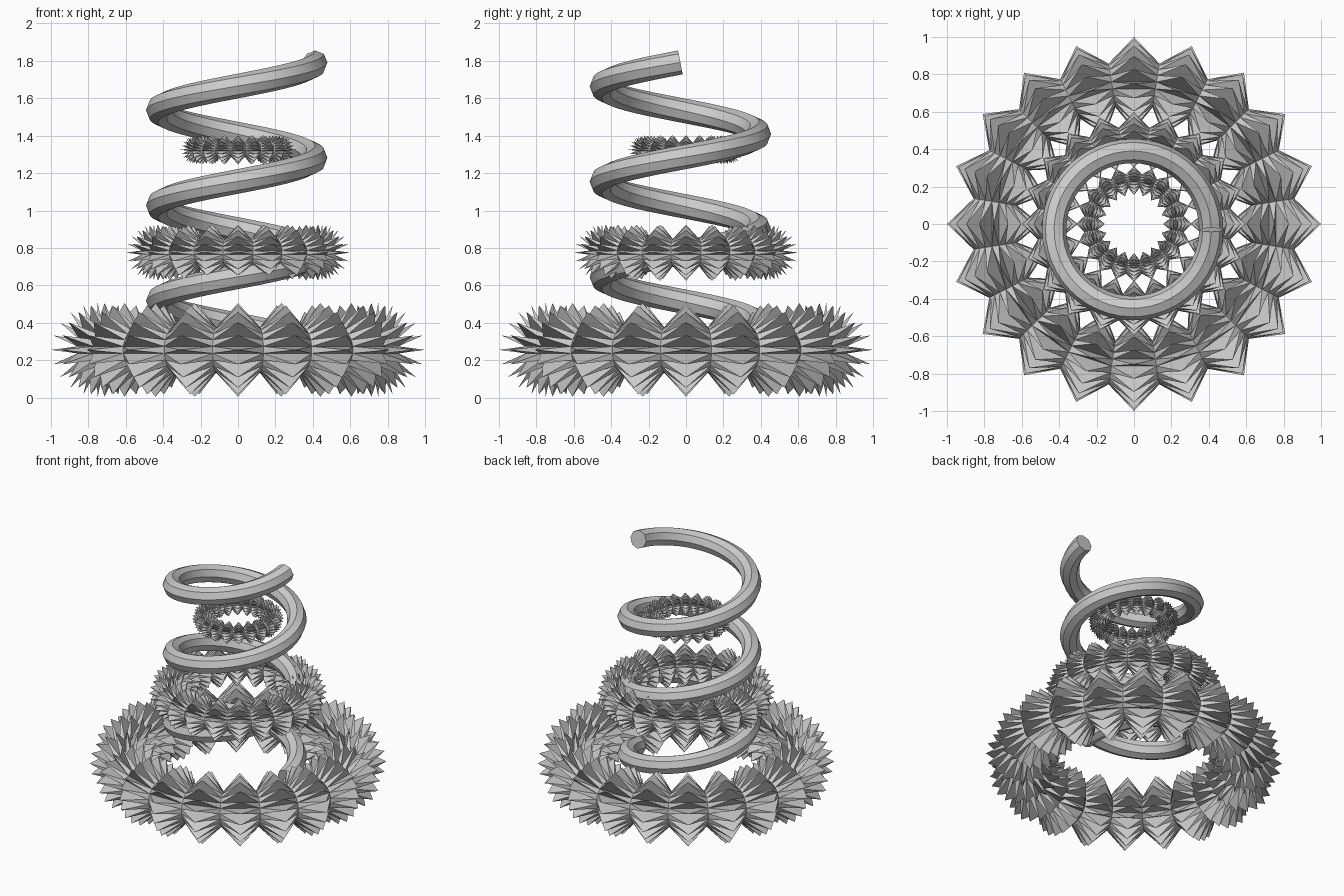
import bpy, bmesh
from math import sin, cos, pi, tau

if "Cube" in bpy.data.objects:
    bpy.data.objects.remove(bpy.data.objects["Cube"])

MAJOR, MINOR = 20, 20


def make_object(name, bm):
    bmesh.ops.recalc_face_normals(bm, faces=bm.faces[:])
    me = bpy.data.meshes.new(name)
    bm.to_mesh(me)
    bm.free()
    ob = bpy.data.objects.new(name, me)
    bpy.context.collection.objects.link(ob)
    return ob


# Torus whose every face is raised into a thin pyramid spike
def spiky_ring(name, scale, z):
    R, base, tip = 0.75 * scale, 0.12 * scale, 0.25 * scale
    bm = bmesh.new()

    def vert(i, j, r):
        a, t = tau * i / MAJOR, tau * j / MINOR
        d = R + r * cos(t)
        return bm.verts.new((d * cos(a), d * sin(a), z + r * sin(t)))

    grid = [[vert(i - 0.5, j - 0.5, base) for j in range(MINOR)] for i in range(MAJOR)]
    for i in range(MAJOR):
        for j in range(MINOR):
            i2, j2 = (i + 1) % MAJOR, (j + 1) % MINOR
            corners = [grid[i][j], grid[i2][j], grid[i2][j2], grid[i][j2]]
            apex = vert(i, j, tip)
            for k in range(4):
                bm.faces.new((corners[k], corners[(k + 1) % 4], apex))
    return make_object(name, bm)


# Octagonal tube wound upward as a spring
def spring(name, cx, cy, radius, z0, pitch, turns, tube, sides=8, steps=48):
    bm = bmesh.new()
    rings = []
    slope = pitch / (tau * radius)
    stretch = (1 + slope * slope) ** 0.5
    for n in range(steps * turns + 1):
        a = tau * n / steps
        ring = []
        for k in range(sides):
            t = tau * k / sides
            out, up = tube * cos(t), tube * sin(t)
            d = radius + out
            # tilt the section so it stays square to the path
            back, rise = up * slope / stretch, up / stretch
            ring.append(bm.verts.new((cx + d * cos(a) + back * sin(a),
                                      cy + d * sin(a) - back * cos(a),
                                      z0 + pitch * n / steps + rise)))
        rings.append(ring)
    for r1, r2 in zip(rings, rings[1:]):
        for k in range(sides):
            m = (k + 1) % sides
            bm.faces.new((r1[k], r1[m], r2[m], r2[k]))
    bm.faces.new(rings[0])
    bm.faces.new(rings[-1])
    return make_object(name, bm)


# Three stacked rings, large to small
spiky_ring("lower_spiky_ring", 1.0, 0.255)
spiky_ring("middle_spiky_ring", 0.6, 0.775)
spiky_ring("upper_spiky_ring", 0.31, 1.325)

# Coil climbing through the rings
coil = spring("spiral_coil", -0.007, -0.03, 0.42, 0.262, 0.51, 3, 0.065)
bpy.context.view_layer.objects.active = coil
coil.select_set(True)
bpy.ops.object.shade_smooth_by_angle(angle=pi / 6)
